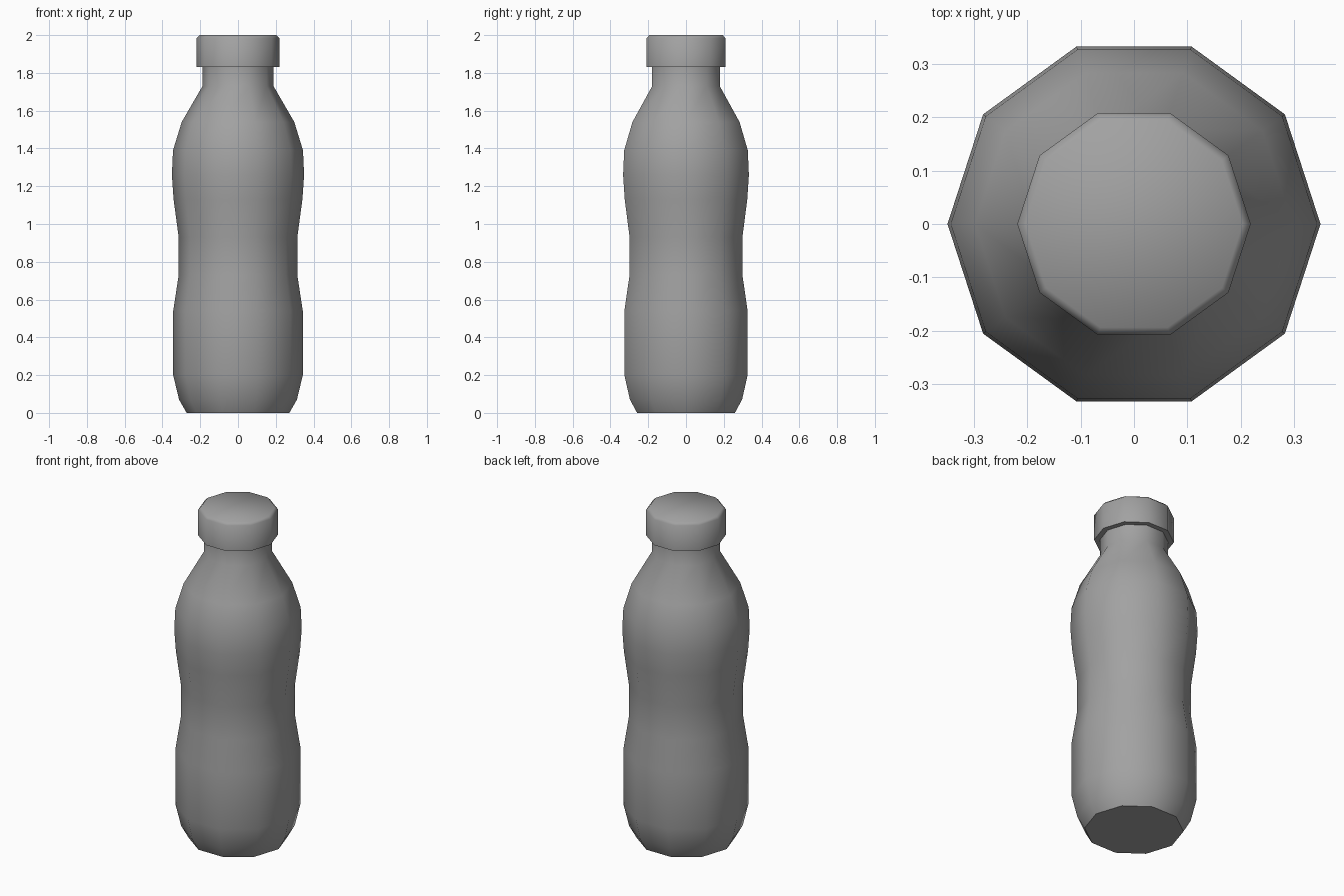
import bpy
import bmesh
import math

SIDES = 10

cube = bpy.data.objects.get("Cube")
if cube:
    bpy.data.objects.remove(cube, do_unlink=True)

grey = bpy.data.materials.new("plain_grey")
grey.use_nodes = True
color = (0.36, 0.36, 0.36, 1.0)
grey.diffuse_color = color
grey.node_tree.nodes["Principled BSDF"].inputs["Base Color"].default_value = color


def lathe(name, profile):
    """Turn a (radius, height) profile into a closed ten-sided solid."""
    bm = bmesh.new()
    rings = []
    for radius, z in profile:
        angles = [math.tau * i / SIDES for i in range(SIDES)]
        rings.append([bm.verts.new((radius * math.cos(a), radius * math.sin(a), z))
                      for a in angles])
    for low, high in zip(rings, rings[1:]):
        for i in range(SIDES):
            j = (i + 1) % SIDES
            bm.faces.new((low[i], low[j], high[j], high[i]))
    bm.faces.new(rings[0][::-1])
    bm.faces.new(rings[-1])
    mesh = bpy.data.meshes.new(name)
    bm.to_mesh(mesh)
    bm.free()
    mesh.materials.append(grey)
    obj = bpy.data.objects.new(name, mesh)
    bpy.context.collection.objects.link(obj)
    bpy.ops.object.select_all(action='DESELECT')
    obj.select_set(True)
    bpy.context.view_layer.objects.active = obj
    bpy.ops.object.shade_smooth_by_angle(angle=math.radians(50))
    return obj


# Bottle with a tapered foot, narrow waist, sloping shoulder and neck
lathe("bottle_body", [
    (0.272, 0.0), (0.312, 0.07), (0.343, 0.2), (0.343, 0.54),
    (0.314, 0.73), (0.314, 0.93), (0.341, 1.13), (0.35, 1.26),
    (0.344, 1.39), (0.298, 1.54), (0.188, 1.73), (0.188, 1.85),
])

# Screw cap with a bevelled top edge
lathe("cap", [(0.219, 1.83), (0.219, 1.985), (0.204, 2.0)])
